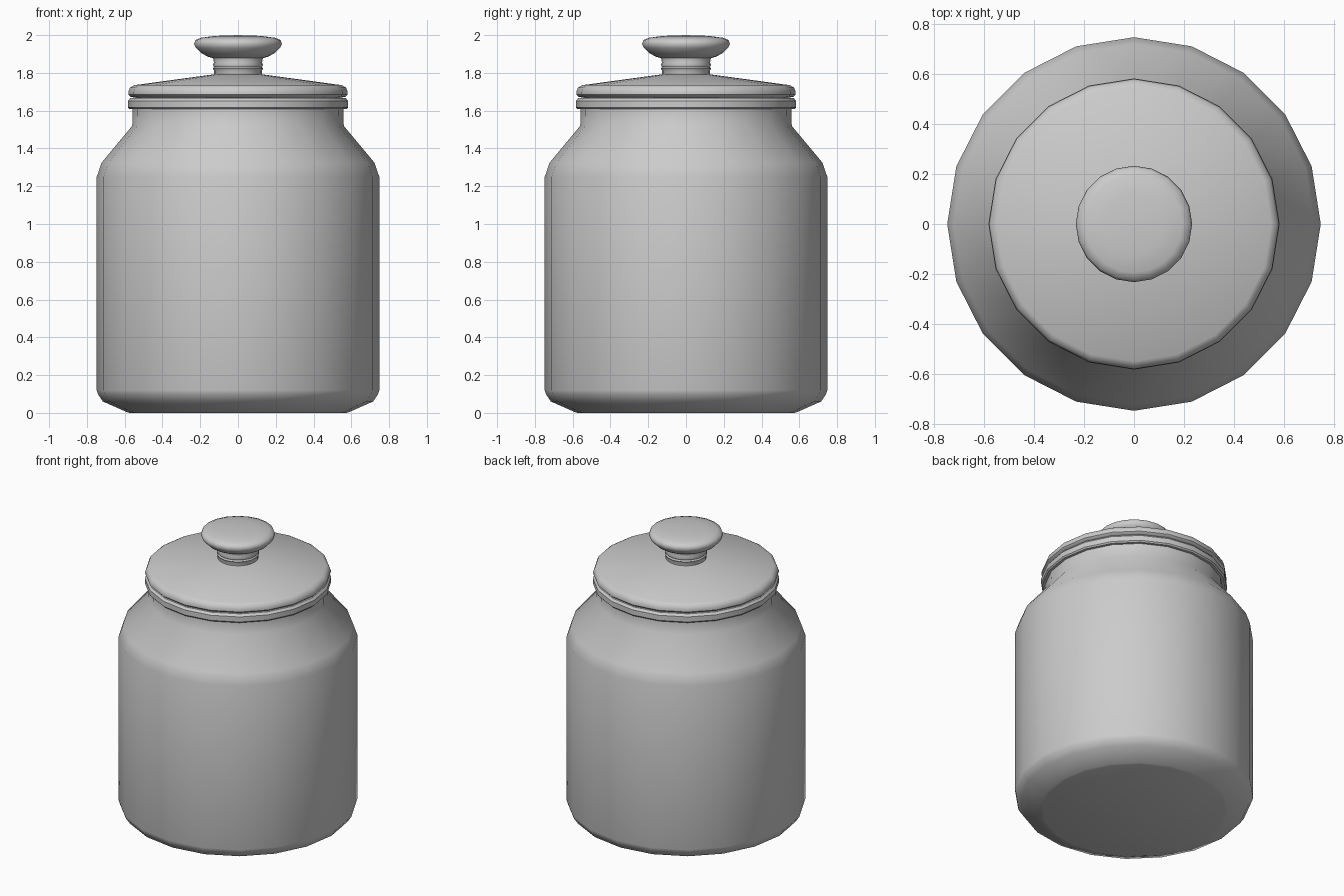
import bpy
import math

if "Cube" in bpy.data.objects:
    bpy.data.objects.remove(bpy.data.objects["Cube"])

SIDES = 20


def lathe(name, profile, angle=40):
    """Spin an (r, z) profile listed bottom to top; r = 0 ends become poles."""
    verts, faces, rings = [], [], []
    for r, z in profile:
        start = len(verts)
        if r == 0:
            verts.append((0, 0, z))
            rings.append([start] * SIDES)
        else:
            for i in range(SIDES):
                a = 2 * math.pi * i / SIDES
                verts.append((r * math.cos(a), r * math.sin(a), z))
            rings.append(list(range(start, start + SIDES)))
    for low, high in zip(rings, rings[1:]):
        for i in range(SIDES):
            j = (i + 1) % SIDES
            quad = [low[i], low[j], high[j], high[i]]
            faces.append(list(dict.fromkeys(quad)))
    mesh = bpy.data.meshes.new(name)
    mesh.from_pydata(verts, [], faces)
    mesh.update()
    ob = bpy.data.objects.new(name, mesh)
    bpy.context.collection.objects.link(ob)
    bpy.ops.object.select_all(action='DESELECT')
    ob.select_set(True)
    bpy.context.view_layer.objects.active = ob
    bpy.ops.object.shade_smooth_by_angle(angle=math.radians(angle))
    return ob


# Jar body: chamfered foot, straight wall, sloping shoulder, neck and rolled rim
lathe("jar_body", [
    (0, 0), (0.575, 0), (0.59, 0.005), (0.715, 0.06), (0.742, 0.1), (0.748, 0.12),
    (0.748, 1.25), (0.722, 1.325), (0.56, 1.52), (0.558, 1.608),
    (0.575, 1.608), (0.583, 1.617), (0.583, 1.652), (0.57, 1.667),
    (0.53, 1.667), (0, 1.667)])

# Lid: rounded edge and shallow cone
lathe("lid", [
    (0, 1.668), (0.54, 1.668), (0.57, 1.674), (0.581, 1.685), (0.581, 1.70),
    (0.572, 1.722), (0.55, 1.735), (0.13, 1.792), (0, 1.80)])

# Knob: ribbed stem flaring into a flattened button
lathe("lid_knob", [
    (0, 1.78), (0.127, 1.78), (0.127, 1.812), (0.133, 1.822), (0.127, 1.832),
    (0.133, 1.842), (0.127, 1.855), (0.132, 1.878), (0.16, 1.886), (0.195, 1.905),
    (0.222, 1.932), (0.233, 1.953), (0.225, 1.974), (0.195, 1.986),
    (0.12, 1.996), (0, 2.0)], 60)
